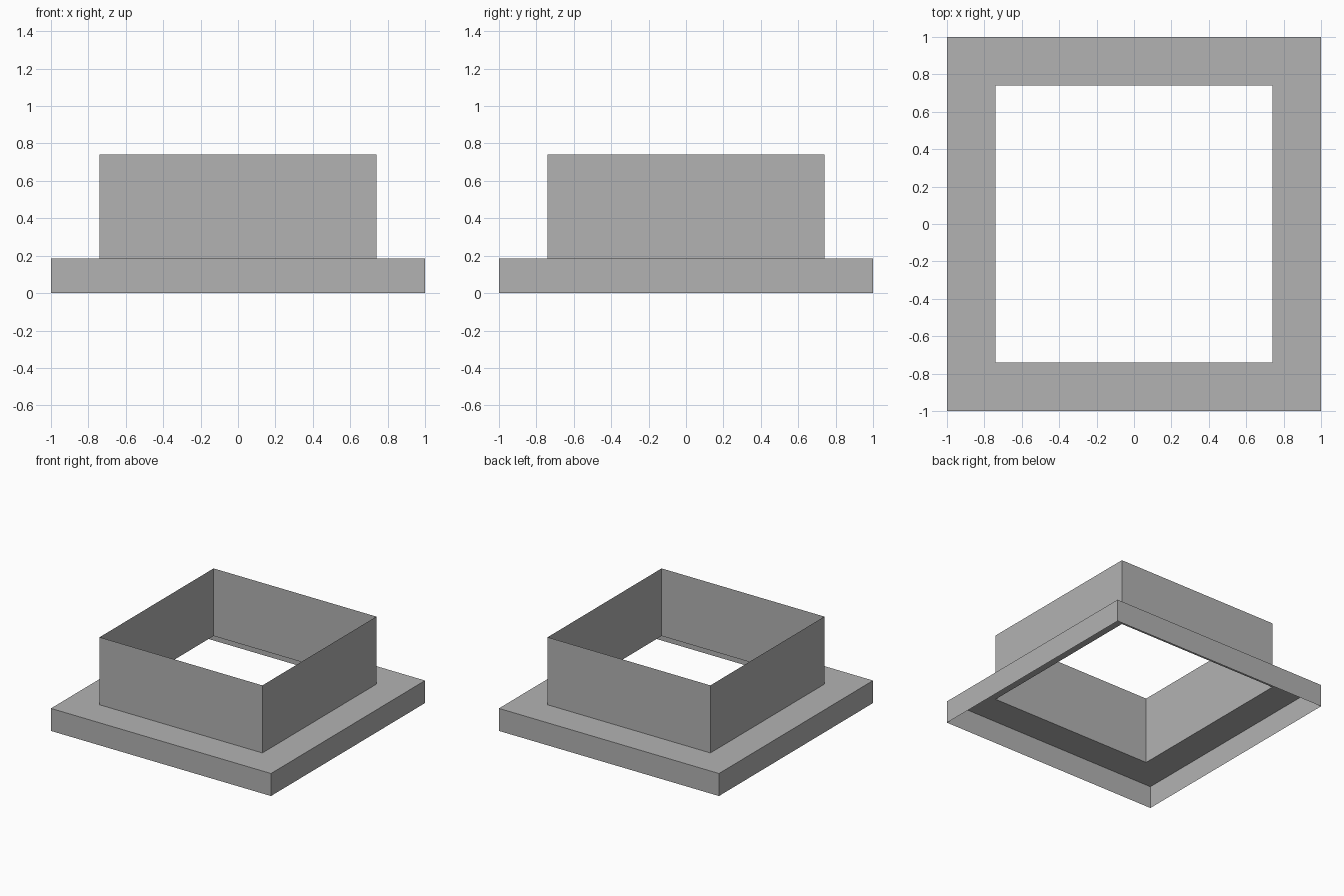
import bpy
import bmesh

cube = bpy.data.objects.get("Cube")
if cube:
    bpy.data.objects.remove(cube, do_unlink=True)

# Plain grey sheet material
GREY = (0.45, 0.45, 0.45, 1)
grey = bpy.data.materials.new("grey_sheet")
grey.use_nodes = True
grey.diffuse_color = GREY
grey.node_tree.nodes["Principled BSDF"].inputs["Base Color"].default_value = GREY

OUTER, INNER = 1.0, 0.74
FLANGE_Z, TOP_Z = 0.185, 0.74


def square_band(name, lower, upper):
    """Open four-sided sheet between two square rings, each (half width, z)."""
    bm = bmesh.new()
    corners = ((-1, -1), (1, -1), (1, 1), (-1, 1))
    low, high = ([bm.verts.new((x * half, y * half, z)) for x, y in corners]
                 for half, z in (lower, upper))
    for i in range(4):
        j = (i + 1) % 4
        bm.faces.new((low[i], low[j], high[j], high[i]))
    mesh = bpy.data.meshes.new(name)
    bm.to_mesh(mesh)
    bm.free()
    mesh.materials.append(grey)
    obj = bpy.data.objects.new(name, mesh)
    bpy.context.collection.objects.link(obj)
    return obj


# Outer skirt, flat flange and raised collar
square_band("base_skirt", (OUTER, 0), (OUTER, FLANGE_Z))
square_band("flange", (OUTER, FLANGE_Z), (INNER, FLANGE_Z))
square_band("collar", (INNER, FLANGE_Z), (INNER, TOP_Z))
